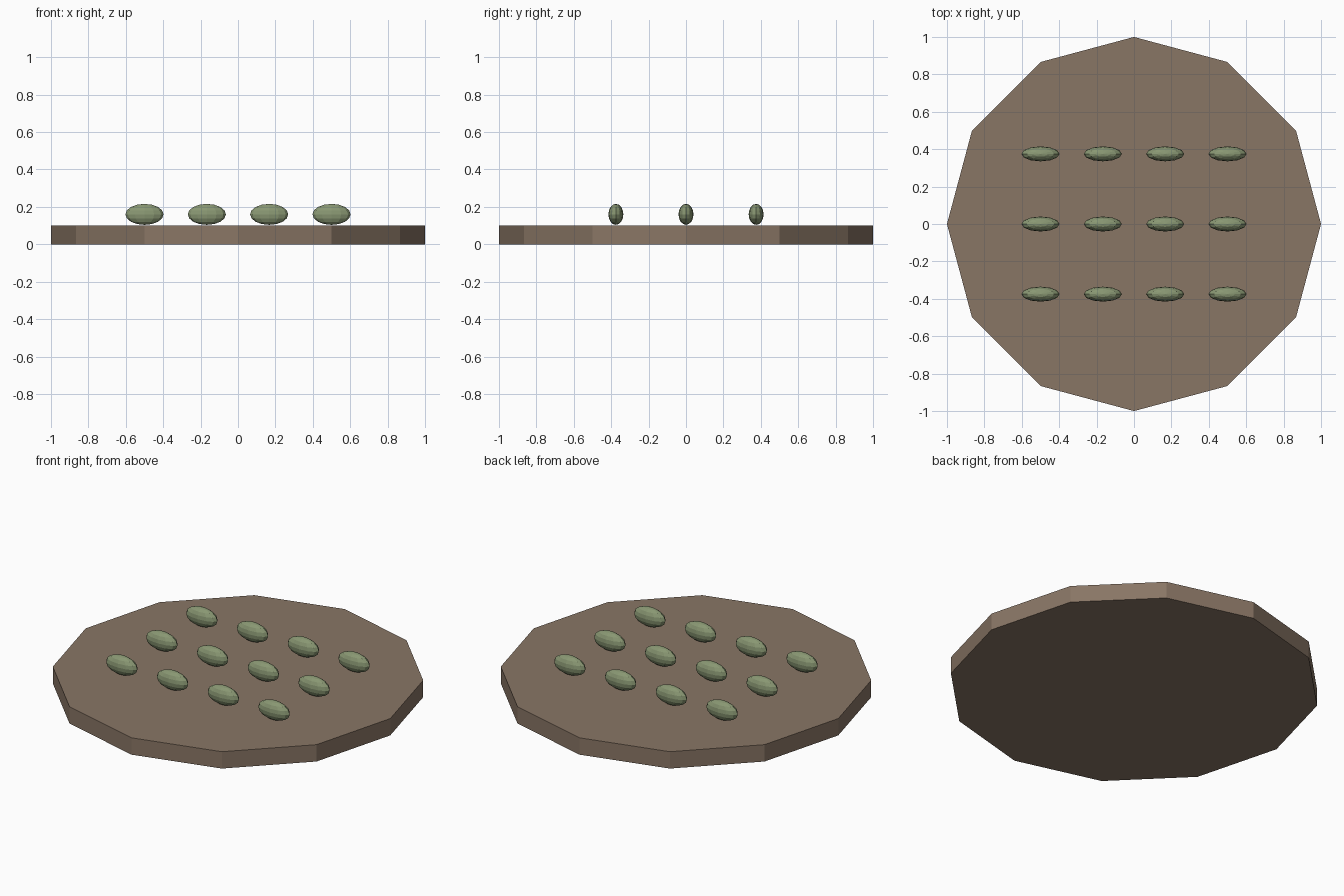
import bpy

if "Cube" in bpy.data.objects:
    bpy.data.objects.remove(bpy.data.objects["Cube"])


def material(name, color):
    m = bpy.data.materials.new(name)
    m.diffuse_color = (*color, 1)
    m.use_nodes = True
    m.node_tree.nodes["Principled BSDF"].inputs["Base Color"].default_value = m.diffuse_color
    return m


brown = material("brown", (0.25, 0.18, 0.13))
green = material("green", (0.25, 0.31, 0.17))

# Twelve-sided base slab
bpy.ops.mesh.primitive_cylinder_add(vertices=12, radius=1, depth=0.1, location=(0, 0, 0.05))
base = bpy.context.object
base.name = "base_slab"
base.data.materials.append(brown)

# Grid of flattened pods resting on the slab, sharing one mesh
bpy.ops.mesh.primitive_uv_sphere_add(segments=12, ring_count=8, radius=1)
first = bpy.context.object
first.data.materials.append(green)
for row in range(3):
    for col in range(4):
        pod = first if row == col == 0 else first.copy()
        if pod is not first:
            bpy.context.collection.objects.link(pod)
        pod.name = f"pod_{row + 1}_{col + 1}"
        pod.scale = (0.102, 0.04, 0.056)
        pod.location = (-0.5 + col / 3, -0.375 + 0.375 * row, 0.16)
